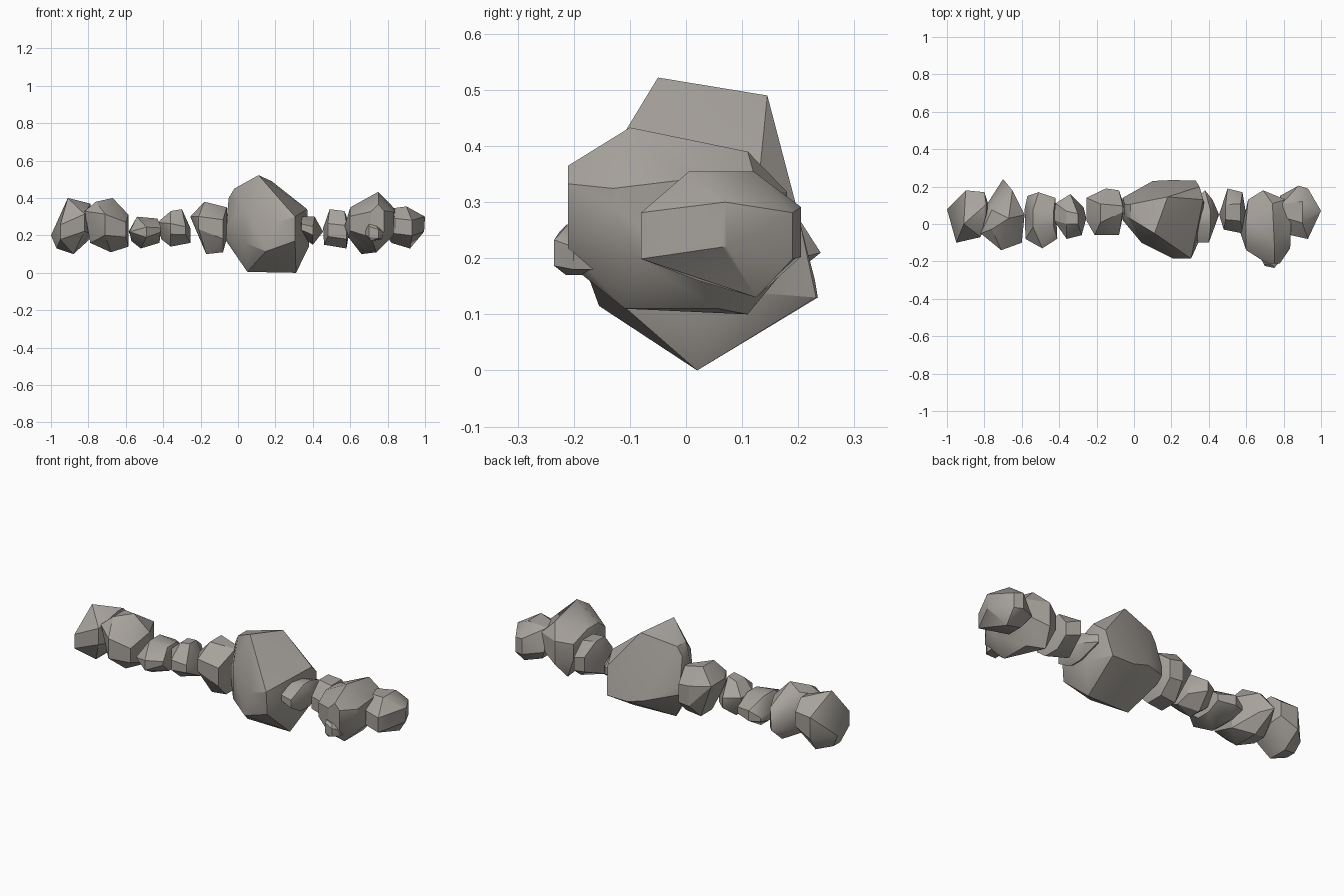
import bpy, bmesh, math

stone = bpy.data.materials.new("stone")
stone.diffuse_color = (0.385, 0.36, 0.33, 1)


def span(outline, x):
    """Lower and upper limit of a closed outline at a given x."""
    xs = [p[0] for p in outline]
    x = min(max(x, min(xs) + 1e-4), max(xs) - 1e-4)
    hits = []
    for p, q in zip(outline, outline[1:] + outline[:1]):
        if (p[0] - x) * (q[0] - x) <= 0 and p[0] != q[0]:
            hits.append(p[1] + (q[1] - p[1]) * (x - p[0]) / (q[0] - p[0]))
    return min(hits), max(hits)


def rock(name, front, top, k=0.42, extra=()):
    """Faceted stone that fills its front (x, z[, depth y]) and top (x, y[, height z]) outlines."""
    pts = list(extra)
    for x, z, *depth in front:
        lo, hi = span(top, x)
        m, h = (lo + hi) / 2, (hi - lo) / 2
        pts += [(x, y, z) for y in (depth or (m - k * h, m + k * h))]
    for x, y, *height in top:
        lo, hi = span(front, x)
        m, h = (lo + hi) / 2, (hi - lo) / 2
        pts += [(x, y, z) for z in (height or (m - k * h, m + k * h))]
    bm = bmesh.new()
    for p in pts:
        bm.verts.new(p)
    bmesh.ops.remove_doubles(bm, verts=bm.verts, dist=0.006)
    bmesh.ops.convex_hull(bm, input=bm.verts)
    bmesh.ops.delete(bm, geom=[v for v in bm.verts if not v.link_faces], context='VERTS')
    bmesh.ops.dissolve_limit(bm, angle_limit=math.radians(7), verts=bm.verts, edges=bm.edges)
    bmesh.ops.recalc_face_normals(bm, faces=bm.faces)
    me = bpy.data.meshes.new(name)
    bm.to_mesh(me)
    bm.free()
    me.materials.append(stone)
    ob = bpy.data.objects.new(name, me)
    bpy.context.collection.objects.link(ob)
    bpy.ops.object.select_all(action='DESELECT')
    ob.select_set(True)
    bpy.context.view_layer.objects.active = ob
    bpy.ops.object.shade_smooth_by_angle(angle=math.radians(30))


# Left group
rock("end_rock_left",
     [(-1, .2), (-.91, .4, 0), (-.79, .37), (-.78, .2), (-.88, .1), (-.97, .13)],
     [(-1, .08), (-.9, .18), (-.8, .17), (-.77, .08), (-.82, -.07), (-.95, -.1)])
rock("large_rock_left",
     [(-.81, .33), (-.76, .38), (-.67, .4, .03), (-.585, .31), (-.585, .14), (-.68, .11),
      (-.79, .16)],
     [(-.79, .1), (-.7, .24, .21), (-.65, .18), (-.585, .05), (-.6, -.1), (-.71, -.14),
      (-.82, -.05)])
rock("flat_pebble",
     [(-.575, .22), (-.54, .3), (-.43, .29), (-.41, .24), (-.42, .16), (-.52, .13), (-.57, .17)],
     [(-.585, .08), (-.57, .15), (-.51, .17), (-.42, .14), (-.415, -.08), (-.49, -.13),
      (-.58, -.08)], k=0.35)
rock("sharp_pebble",
     [(-.42, .27), (-.36, .33), (-.3, .34), (-.255, .24), (-.255, .16), (-.36, .14), (-.41, .18)],
     [(-.42, .11), (-.34, .16), (-.27, .09), (-.26, .03), (-.28, -.06), (-.36, -.08), (-.43, .02)],
     k=0.3)
rock("medium_rock",
     [(-.255, .3), (-.18, .38), (-.06, .35), (-.05, .22), (-.08, .11), (-.17, .1), (-.23, .23)],
     [(-.255, .14), (-.15, .19), (-.08, .18), (-.05, .09), (-.08, -.06), (-.21, -.06), (-.255, .02)])

# Central boulder
rock("boulder",
     [(-.07, .18), (-.05, .4), (-.02, .45), (.11, .522, -.05), (.18, .49, .145), (.37, .34, .13),
      (.38, .14), (.31, 0, .02), (.05, .005, .015)],
     [(-.06, .14), (.1, .23, .16), (.2, .235, .13), (.35, .2, .28), (.38, .1), (.38, -.02),
      (.305, -.185, .3), (.21, -.185, .27), (.04, -.1), (-.06, .02)],
     k=0.4, extra=[(.305, -.175, .17), (.15, -.155, .115), (.33, .232, .13), (.15, .2, .3)])

# Right group
rock("wedge_rock",
     [(.3, .25), (.34, .3), (.41, .3), (.45, .22), (.4, .15), (.34, .19)],
     [(.3, .1), (.38, .18), (.42, .13), (.455, .05), (.4, -.1), (.34, -.1)], k=0.3)
rock("narrow_rock",
     [(.455, .24), (.49, .34), (.57, .33), (.6, .25), (.58, .13), (.46, .15)],
     [(.455, .05), (.5, .19), (.58, .17), (.6, .05), (.58, -.05), (.48, -.03)])
rock("large_rock_right",
     [(.57, .25), (.6, .35), (.75, .433, -.1), (.84, .34), (.83, .2), (.74, .11), (.66, .1, .11),
      (.59, .19)],
     [(.57, -.05), (.61, .13), (.69, .18), (.81, .13), (.84, 0), (.835, -.13), (.78, -.21),
      (.71, -.21), (.6, -.14)],
     k=0.45, extra=[(.74, .11, .39), (.75, -.21, .365)])
rock("tiny_pebble",
     [(.67, .21), (.7, .26), (.74, .25), (.78, .22), (.77, .18), (.71, .17)],
     [(.67, -.17), (.7, -.14), (.77, -.14), (.78, -.2), (.75, -.235), (.7, -.225)], k=0.7)
rock("end_rock_right",
     [(.79, .34), (.9, .355), (.98, .31, .05), (.995, .22), (.92, .13, .125), (.82, .16), (.78, .22)],
     [(.78, .15), (.88, .205), (.93, .19), (1, .07, .3), (.93, -.08), (.84, -.06), (.78, 0)])
